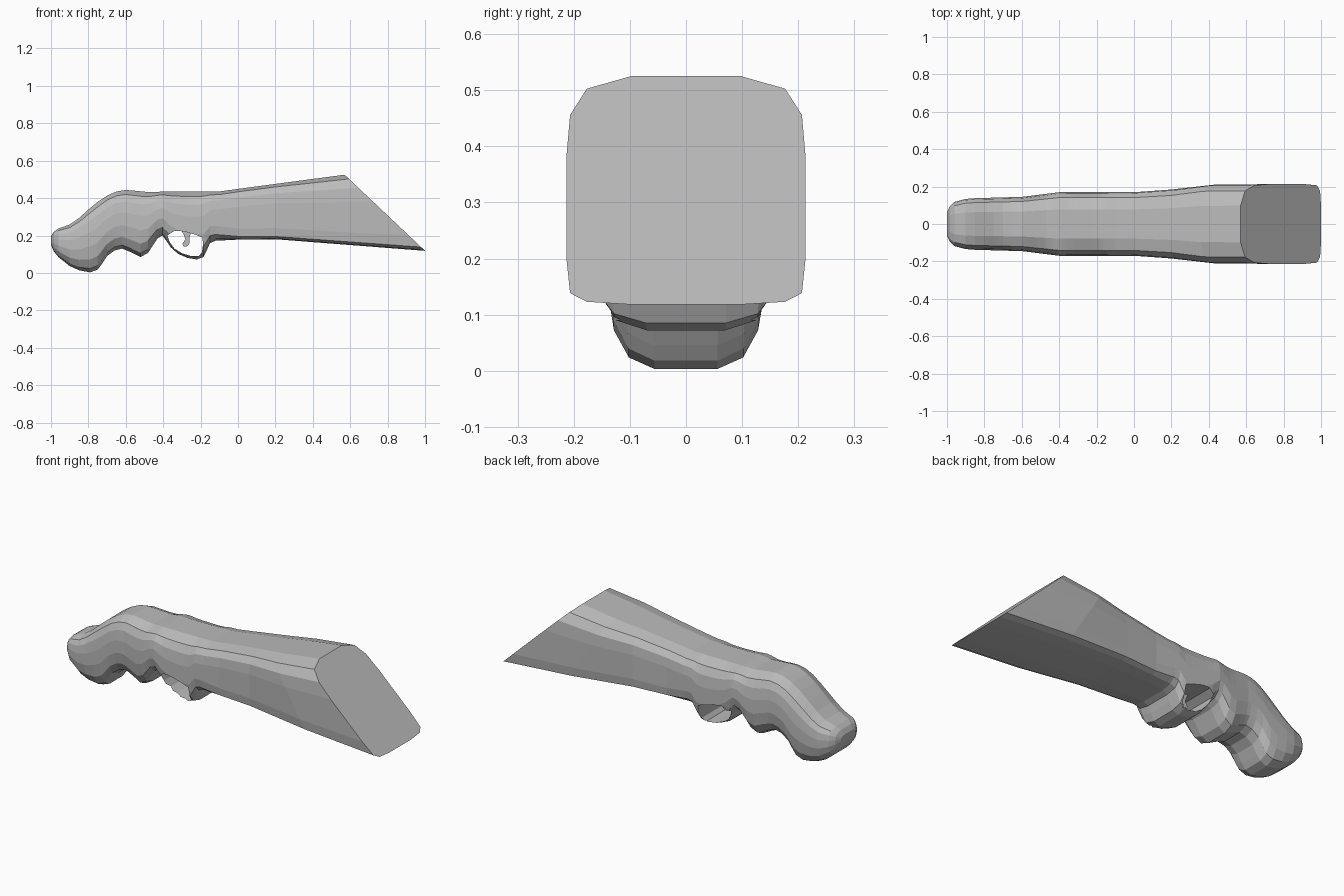
import bpy, bmesh

if "Cube" in bpy.data.objects:
    bpy.data.objects.remove(bpy.data.objects["Cube"])

mat = bpy.data.materials.new("plain grey")
mat.diffuse_color = (0.5, 0.5, 0.5, 1)
mat.use_nodes = True
mat.node_tree.nodes["Principled BSDF"].inputs["Base Color"].default_value = mat.diffuse_color


def interp(pts, x):
    if x <= pts[0][0]:
        return pts[0][1]
    for (x0, v0), (x1, v1) in zip(pts, pts[1:]):
        if x <= x1:
            return v0 + (v1 - v0) * (x - x0) / (x1 - x0)
    return pts[-1][1]


def make_object(name, bm):
    bmesh.ops.recalc_face_normals(bm, faces=bm.faces)
    me = bpy.data.meshes.new(name)
    bm.to_mesh(me)
    bm.free()
    me.materials.append(mat)
    ob = bpy.data.objects.new(name, me)
    bpy.context.collection.objects.link(ob)
    return ob


def prism(name, outline, half):
    """Extrude an x/z outline across y."""
    bm = bmesh.new()
    f = bm.faces.new([bm.verts.new((x, -half, z)) for x, z in outline])
    ext = bmesh.ops.extrude_face_region(bm, geom=[f])
    for v in ext["geom"]:
        if isinstance(v, bmesh.types.BMVert):
            v.co.y = half
    return make_object(name, bm)


# Side outline of stock, grip and guard, plus half widths
top = [(-1, .195), (-.985, .22), (-.96, .238), (-.9, .26), (-.85, .295), (-.8, .34),
       (-.75, .382), (-.7, .415), (-.65, .437), (-.6, .445), (-.54, .44), (-.47, .433),
       (-.4, .436), (-.1, .436), (.57, .525)]
bottom = [(-1, .15), (-.985, .115), (-.96, .085), (-.9, .037), (-.85, .014), (-.79, .003),
          (-.75, .018), (-.73, .045), (-.7, .09), (-.66, .12), (-.62, .13), (-.57, .11),
          (-.52, .085), (-.48, .108), (-.45, .155), (-.43, .185), (-.405, .2), (-.385, .175),
          (-.36, .137), (-.32, .102), (-.27, .08), (-.22, .072), (-.185, .085),
          (-.165, .125), (-.15, .16), (-.12, .172), (0, .178), (.2, .18), (1, .118)]
width = [(-1, .065), (-.985, .095), (-.96, .118), (-.9, .134), (-.85, .138), (-.6, .145),
         (-.4, .17), (0, .17), (.6, .213)]
roundness = [(-.45, 1), (-.2, .8), (0, .1), (.2, 0)]

# Half cross-section from top to bottom: squarish stock and rounder grip
square = [(.46, 1), (.83, .945), (.97, .83), (1, .65), (1, .2), (.97, .05), (.83, .012), (.46, 0)]
rounded = [(.46, .995), (.83, .92), (.95, .8), (1, .62), (1, .4), (.92, .2), (.73, .06), (.4, 0)]


def section(bm, xt, xb):
    w, r = interp(width, max(xt, xb)), interp(roundness, xb)
    zt, zb = interp(top, xt), interp(bottom, xb)
    half = []
    for (ys, ts), (yr, tr) in zip(square, rounded):
        y, t = ys + (yr - ys) * r, ts + (tr - ts) * r
        half.append((xb + (xt - xb) * t, y * w, zb + (zt - zb) * t))
    ring = half + [(x, -y, z) for x, y, z in reversed(half)]
    return [bm.verts.new(p) for p in ring]


xs = sorted({p[0] for p in top + bottom if p[0] <= .2})
stations = [(x, x) for x in xs] + [(.36, .57), (.57, 1)]
bm = bmesh.new()
rings = [section(bm, *s) for s in stations]
for a, b in zip(rings, rings[1:]):
    n = len(a)
    for i in range(n):
        j = (i + 1) % n
        bm.faces.new((a[i], a[j], b[j], b[i]))
bm.faces.new(rings[0])
bm.faces.new(rings[-1])
body = make_object("stock_and_grip", bm)

# Finger opening through the trigger guard
hole = [(-.378, .2), (-.365, .165), (-.34, .13), (-.3, .105), (-.25, .09), (-.21, .09),
        (-.193, .11), (-.187, .15), (-.19, .19), (-.23, .205), (-.29, .222), (-.34, .225)]
cutter = prism("guard_cutter", hole, .4)
cutter.hide_render = True
mod = body.modifiers.new("guard_hole", "BOOLEAN")
mod.operation = "DIFFERENCE"
mod.solver = "EXACT"
mod.object = cutter
bpy.context.view_layer.objects.active = body
bpy.ops.object.modifier_apply(modifier="guard_hole")
bpy.data.objects.remove(cutter)

# Curved trigger
prism("trigger", [(-.305, .23), (-.29, .205), (-.282, .18), (-.297, .155), (-.29, .142),
                  (-.272, .142), (-.258, .16), (-.26, .185), (-.25, .225)], .05)
